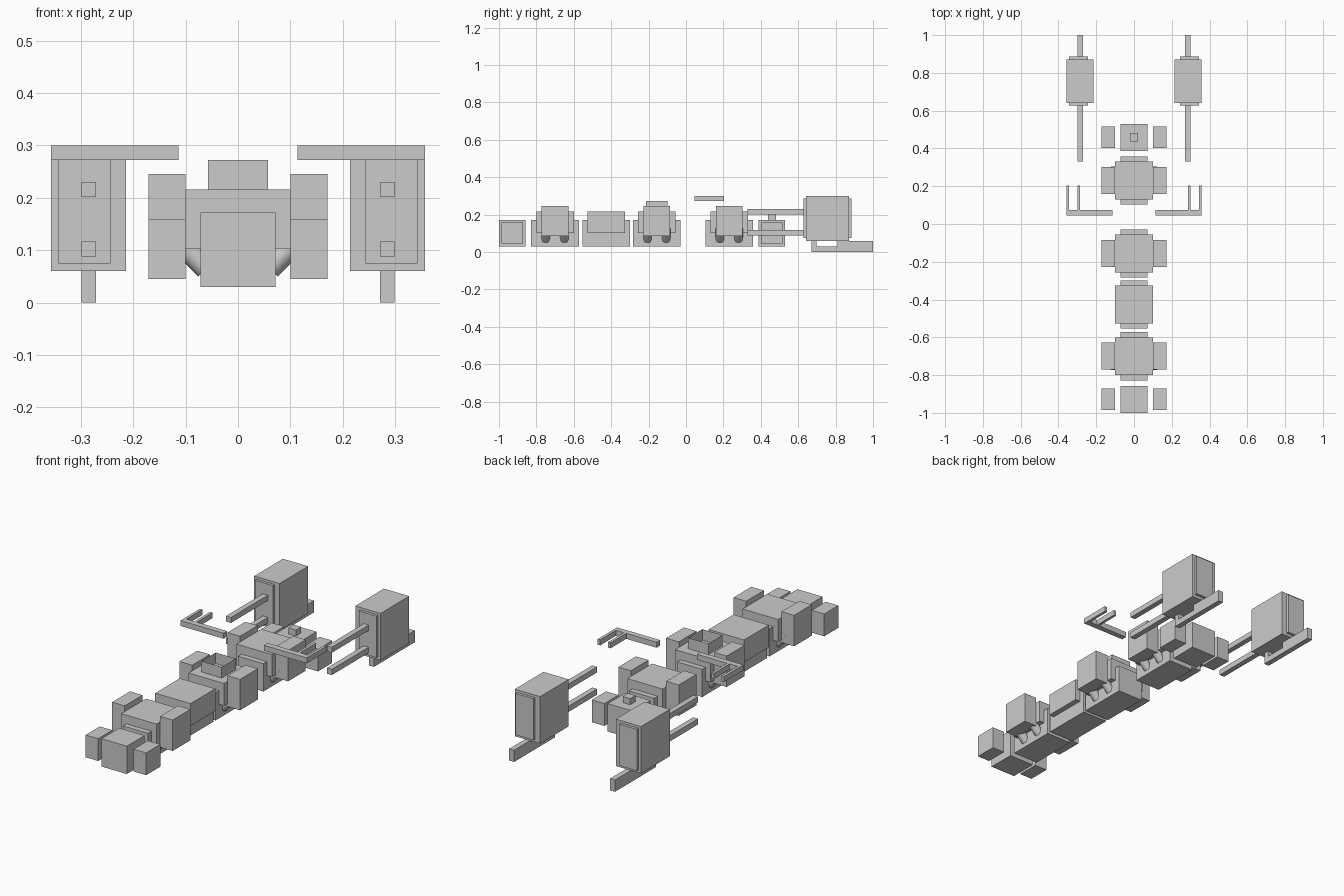
import bpy, bmesh, math
from mathutils import Matrix, Vector

if "Cube" in bpy.data.objects:
    bpy.data.objects.remove(bpy.data.objects["Cube"])


def finish(name, bm):
    mesh = bpy.data.meshes.new(name)
    bm.to_mesh(mesh)
    bm.free()
    obj = bpy.data.objects.new(name, mesh)
    bpy.context.collection.objects.link(obj)
    return obj


def box(name, x, y, z, open_ends=False):
    """Axis-aligned box from (min, max) ranges."""
    bm = bmesh.new()
    size = [b - a for a, b in (x, y, z)]
    mid = [(a + b) / 2 for a, b in (x, y, z)]
    bmesh.ops.create_cube(bm, size=1, matrix=Matrix.Translation(mid) @ Matrix.Diagonal((*size, 1)))
    if open_ends:
        bm.normal_update()
        caps = [f for f in bm.faces if abs(f.normal.z) > 0.9]
        bmesh.ops.delete(bm, geom=caps, context='FACES_ONLY')
    return finish(name, bm)


def pair(name, x, y, z):
    """Box on the right and its mirror image on the left."""
    box(name + "_right", x, y, z)
    box(name + "_left", (-x[1], -x[0]), y, z)


def span(c, length):
    return (c - length / 2, c + length / 2)


def prism(name, outline, axis, width, center):
    """Extrude a 2D outline: axis 0 takes (y, z), axis 2 takes (x, y)."""
    bm = bmesh.new()
    pts = [(center - width / 2, a, b) if axis == 0 else (a, b, center - width / 2) for a, b in outline]
    face = bm.faces.new([bm.verts.new(p) for p in pts])
    ext = bmesh.ops.extrude_face_region(bm, geom=[face])
    move = Vector((width, 0, 0)) if axis == 0 else Vector((0, 0, width))
    bmesh.ops.translate(bm, vec=move, verts=[v for v in ext['geom'] if isinstance(v, bmesh.types.BMVert)])
    bmesh.ops.recalc_face_normals(bm, faces=bm.faces)
    return finish(name, bm)


def strut(name, side, y):
    """Round strut leaning outwards at 45 degrees."""
    bm = bmesh.new()
    m = Matrix.Translation((side * 0.09, y, 0.096)) @ Matrix.Rotation(side * math.pi / 4, 4, 'Y')
    bmesh.ops.create_cone(bm, cap_ends=True, segments=16, radius1=0.0225, radius2=0.0225, depth=0.085, matrix=m)
    obj = finish(name, bm)
    for p in obj.data.polygons:
        p.use_smooth = len(p.vertices) == 4


# Long body segments; some carry side pods on struts
segments = [("front", -0.70, True), ("middle", -0.426, False), ("centre", -0.156, True), ("rear", 0.231, True)]
for label, y, pods in segments:
    box(label + "_core", (-0.0715, 0.0715), span(y, 0.255), (0.03, 0.172))
    box(label + "_hull", (-0.10, 0.10), span(y, 0.20), (0.102, 0.216))
    if pods:
        pair(label + "_pod", (0.10, 0.171), span(y, 0.143), (0.087, 0.245))
        for side, s in (("right", 1), ("left", -1)):
            for k in (-1, 1):
                strut(f"{label}_strut_{side}_{k}", s, y + k * 0.05)

# Open collar on the centre segment
box("collar", (-0.057, 0.057), span(-0.156, 0.114), (0.216, 0.272), open_ends=True)

# Short end blocks with small side blocks
for label, y in (("nose", -0.9285), ("tail", 0.459)):
    box(label + "_block", (-0.0715, 0.0715), span(y, 0.143), (0.03, 0.172))
    pair(label + "_side", (0.10, 0.171), span(y, 0.114), (0.045, 0.159))
box("tail_peg", (-0.021, 0.021), span(0.459, 0.043), (0.172, 0.203))

# Outer housings with end panels and twin rails
pair("housing", (0.214, 0.357), (0.641, 0.872), (0.06, 0.30))
pair("housing_panel", (0.243, 0.343), (0.628, 0.886), (0.075, 0.287))
pair("upper_rail", (0.271, 0.299), (0.33, 0.64), (0.202, 0.23))
pair("lower_rail", (0.271, 0.299), (0.33, 0.64), (0.088, 0.117))

# Skids below the housings and forked brackets
skid = [(0.67, 0.0), (1.0, 0.0), (1.0, 0.06), (0.81, 0.06), (0.81, 0.03), (0.697, 0.03), (0.697, 0.06), (0.67, 0.06)]
fork = [(0.114, 0.046), (0.357, 0.046), (0.357, 0.203), (0.343, 0.203), (0.343, 0.075),
        (0.299, 0.075), (0.299, 0.203), (0.285, 0.203), (0.285, 0.075), (0.114, 0.075)]
for side, s in (("right", 1), ("left", -1)):
    prism("skid_" + side, skid, 0, 0.028, s * 0.285)
    prism("fork_" + side, [(s * x, y) for x, y in fork], 2, 0.028, 0.286)
